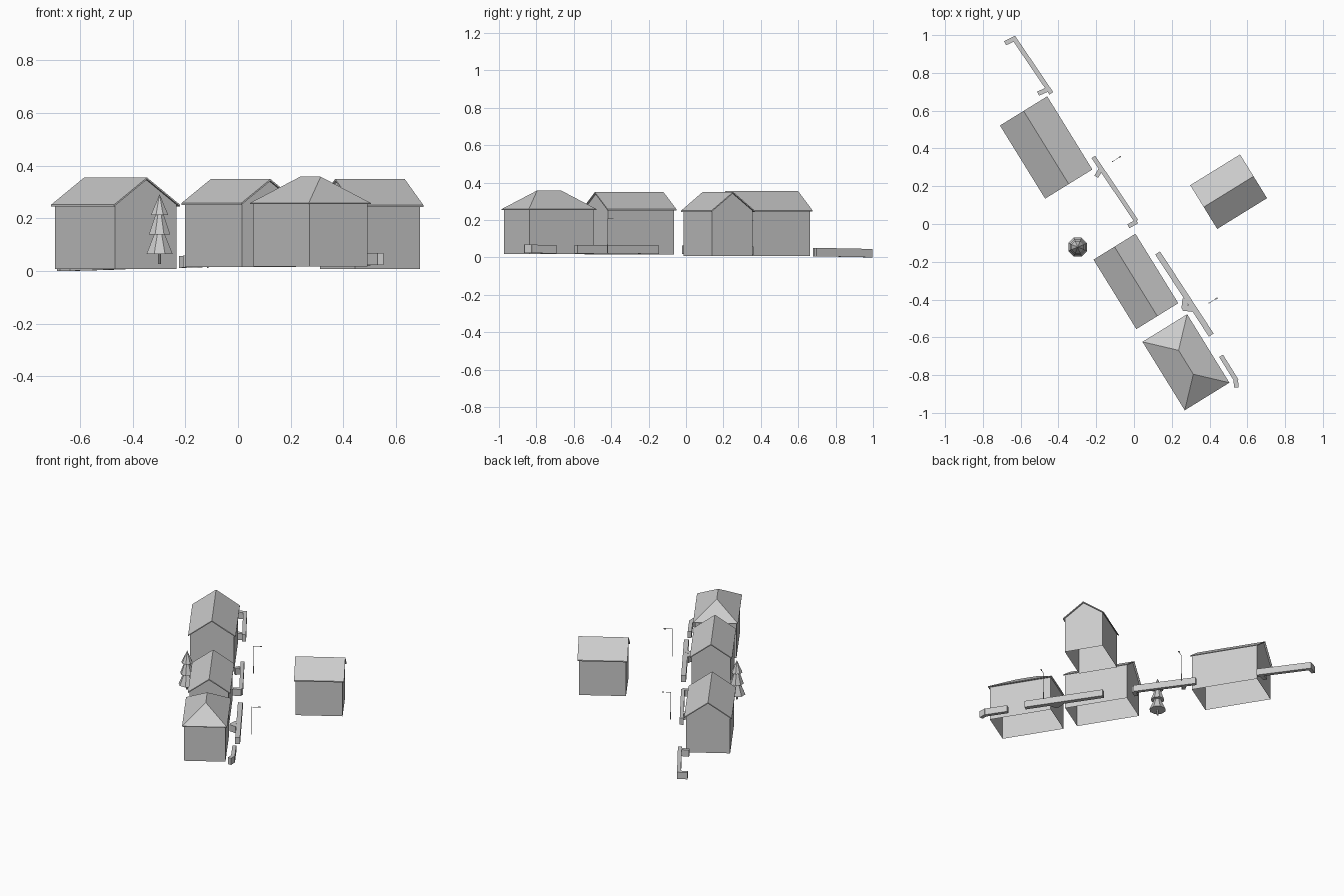
import bpy, bmesh, math
from mathutils import Matrix, Vector

if "Cube" in bpy.data.objects:
    bpy.data.objects.remove(bpy.data.objects["Cube"])

ANG = math.radians(31.7)   # street grid direction
OVER, THICK = 0.010, 0.007  # roof overhang and thickness


def finish(name, bm, loc=(0, 0, 0), ang=0.0):
    bmesh.ops.recalc_face_normals(bm, faces=bm.faces[:])
    me = bpy.data.meshes.new(name)
    bm.to_mesh(me)
    bm.free()
    ob = bpy.data.objects.new(name, me)
    ob.matrix_world = Matrix.Translation(loc) @ Matrix.Rotation(ang, 4, 'Z')
    bpy.context.collection.objects.link(ob)
    return ob


def extrude_profile(profile, length):
    """Profile in local xz, extruded along local y about the centre."""
    bm = bmesh.new()
    f = bm.faces.new([bm.verts.new((x, -length / 2, z)) for x, z in profile])
    r = bmesh.ops.extrude_face_region(bm, geom=[f])
    bmesh.ops.translate(bm, vec=(0, length, 0),
                        verts=[v for v in r['geom'] if isinstance(v, bmesh.types.BMVert)])
    return bm


def open_bottom(bm, z):
    low = [f for f in bm.faces if all(abs(v.co.z - z) < 1e-5 for v in f.verts)]
    bmesh.ops.delete(bm, geom=low, context='FACES_ONLY')


def gable_house(name, x, y, width, length, base, eave, ridge, ang):
    w = width / 2
    ww = w - OVER
    drop = (ridge - eave) / w
    top = ridge - THICK
    # walls with gable ends
    bm = extrude_profile([(-ww, base), (ww, base), (ww, top - drop * ww),
                          (0, top), (-ww, top - drop * ww)], length - 2 * OVER)
    open_bottom(bm, base)
    finish(name + "_walls", bm, (x, y, 0), ang)
    # folded roof slab
    bm = extrude_profile([(-w, eave), (0, ridge), (w, eave), (w, eave - THICK),
                          (0, top), (-w, eave - THICK)], length)
    finish(name + "_roof", bm, (x, y, 0), ang)


def hip_house(name, x, y, width, length, base, eave, ridge, ridge_len, ang):
    w, l = width / 2, length / 2
    ww = w - OVER
    bm = extrude_profile([(-ww, base), (ww, base), (ww, eave - 0.003), (-ww, eave - 0.003)],
                         length - 2 * OVER)
    open_bottom(bm, base)
    finish(name + "_walls", bm, (x, y, 0), ang)
    # hipped roof
    bm = bmesh.new()
    lo, hi = [[bm.verts.new((sx * w, sy * l, z)) for sx, sy in
               ((-1, -1), (1, -1), (1, 1), (-1, 1))] for z in (eave - 0.004, eave)]
    a = bm.verts.new((0, -ridge_len / 2, ridge))
    b = bm.verts.new((0, ridge_len / 2, ridge))
    bm.faces.new(lo)
    for i in range(4):
        j = (i + 1) % 4
        bm.faces.new((lo[i], lo[j], hi[j], hi[i]))
    for f in ((hi[0], hi[1], a), (hi[1], hi[2], b, a), (hi[2], hi[3], b), (hi[3], hi[0], a, b)):
        bm.faces.new(f)
    finish(name + "_roof", bm, (x, y, 0), ang)


def garden_wall(name, segments, width, z0, z1, height=0.045):
    """Boxes along plan segments; base height runs from z0 to z1 over the first one."""
    bm = bmesh.new()
    s0, s1 = Vector(segments[0][0]), Vector(segments[0][1])
    run = s1 - s0

    def ground(p):
        t = min(1, max(0, (p - s0).dot(run) / run.length_squared))
        return z0 + (z1 - z0) * t

    for p, q in segments:
        p, q = Vector(p), Vector(q)
        d = (q - p).normalized()
        n = Vector((-d.y, d.x)) * width / 2
        plan = [(p - n, p), (q - n, q), (q + n, q), (p + n, p)]
        lo = [bm.verts.new((c.x, c.y, ground(e))) for c, e in plan]
        hi = [bm.verts.new((c.x, c.y, ground(e) + height)) for c, e in plan]
        bm.faces.new(lo)
        bm.faces.new(hi)
        for i in range(4):
            j = (i + 1) % 4
            bm.faces.new((lo[i], lo[j], hi[j], hi[i]))
    finish(name, bm)


def cone(bm, r1, r2, z1, z2, n, x=0, y=0):
    bmesh.ops.create_cone(bm, cap_ends=True, segments=n, radius1=r1, radius2=r2, depth=z2 - z1,
                          matrix=Matrix.Translation((x, y, (z1 + z2) / 2)))


def street_lamp(name, x, y, base, top):
    bm = bmesh.new()
    cone(bm, 0.003, 0.003, base, base + 0.05, 6)
    cone(bm, 0.0017, 0.0017, base + 0.05, top, 6)
    for cx, sx, sy, sz in ((0.026, 0.054, 0.002, 0.002), (0.047, 0.014, 0.007, 0.004)):
        bmesh.ops.create_cube(bm, size=1, matrix=Matrix.Translation((cx, 0, top - 0.002))
                              @ Matrix.Diagonal((sx, sy, sz, 1)))
    finish(name, bm, (x, y, 0), ANG)


# houses
gable_house("north_house", -0.465, 0.405, 0.294, 0.455, 0.008, 0.252, 0.355, ANG)
gable_house("middle_house", 0.010, -0.304, 0.261, 0.432, 0.016, 0.258, 0.349, ANG)
gable_house("east_house", 0.501, 0.171, 0.272, 0.310, 0.008, 0.250, 0.350, ANG - math.pi / 2)
hip_house("south_house", 0.275, -0.732, 0.278, 0.426, 0.018, 0.258, 0.358, 0.149, ANG)

# low garden walls
garden_wall("north_garden_wall", [((-0.640, 0.990), (-0.438, 0.692)),
                                  ((-0.629, 0.983), (-0.682, 0.957)),
                                  ((-0.452, 0.715), (-0.508, 0.690))], 0.024, 0.0, 0.006)
garden_wall("middle_garden_wall", [((-0.215, 0.355), (0.012, 0.016)),
                                   ((-0.177, 0.288), (-0.200, 0.250)),
                                   ((0.016, 0.014), (-0.030, -0.012))], 0.023, 0.012, 0.019)
garden_wall("long_garden_wall", [((0.125, -0.153), (0.409, -0.588)),
                                 ((0.272, -0.395), (0.266, -0.448)),
                                 ((0.258, -0.444), (0.310, -0.450))], 0.030, 0.019, 0.021)
garden_wall("south_garden_wall", [((0.461, -0.698), (0.543, -0.830)),
                                  ((0.539, -0.818), (0.541, -0.865))], 0.024, 0.021, 0.023)

# street lamps
street_lamp("lamp_north", -0.115, 0.330, 0.012, 0.200)
street_lamp("lamp_south", 0.397, -0.419, 0.020, 0.208)

# fir tree
bm = bmesh.new()
cone(bm, 0.006, 0.006, 0.027, 0.068, 8)
for r1, r2, z1, z2 in ((0.054, 0.020, 0.064, 0.143), (0.044, 0.016, 0.138, 0.216),
                       (0.036, 0.0, 0.212, 0.292)):
    cone(bm, r1, r2, z1, z2, 8)
finish("fir_tree", bm, (-0.298, -0.122, 0), math.radians(22.5))
